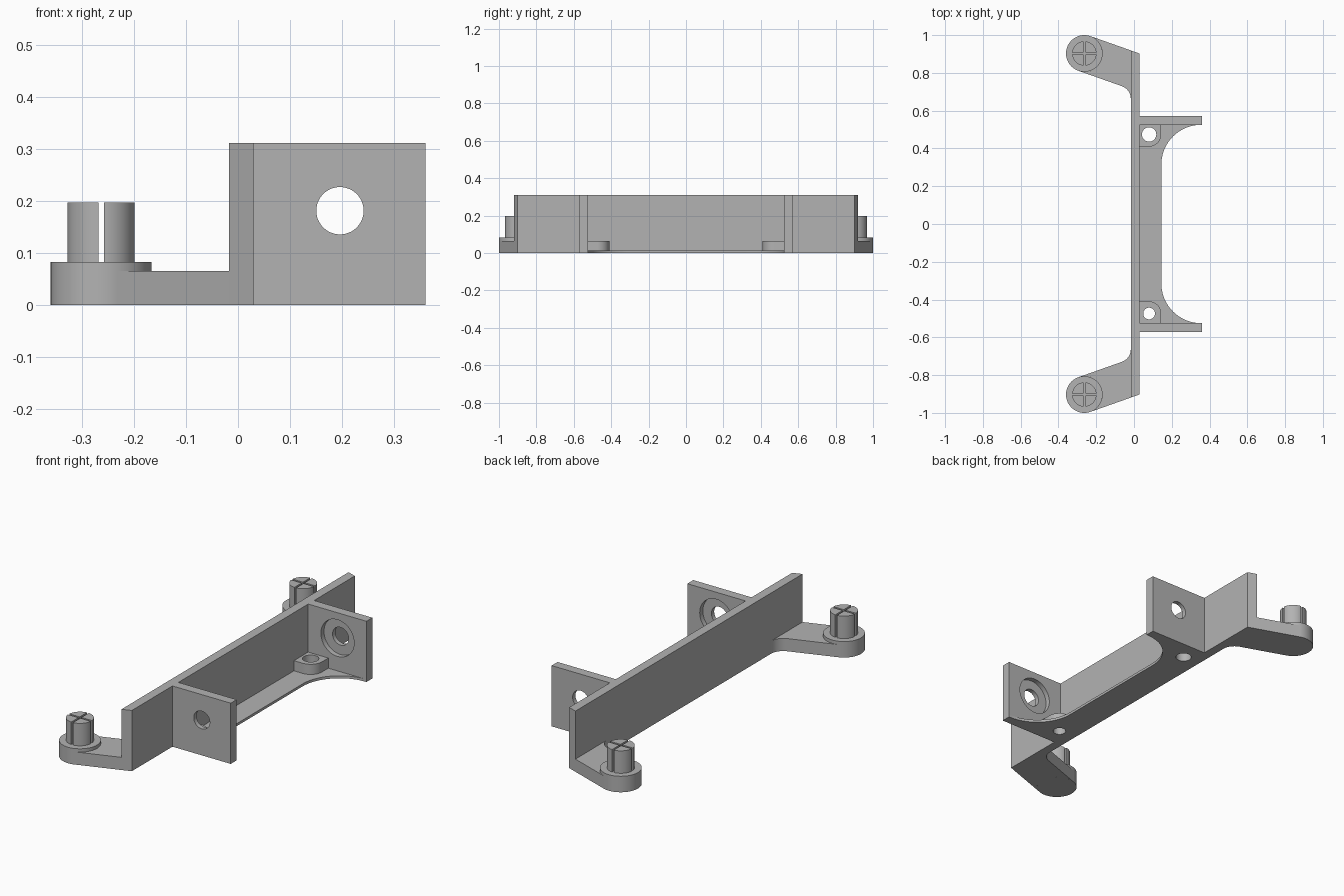
import bpy, bmesh
from math import sin, cos, radians, pi
from mathutils import Matrix, Vector

cube = bpy.data.objects.get("Cube")
if cube:
    bpy.data.objects.remove(cube, do_unlink=True)

# Single plain grey material
GREY = (0.45, 0.45, 0.45, 1)
grey = bpy.data.materials.new("plain grey")
grey.use_nodes = True
grey.diffuse_color = GREY
grey.node_tree.nodes["Principled BSDF"].inputs["Base Color"].default_value = GREY


def arc(cx, cy, r, a0, a1, n=16):
    """Points on an arc, angles in degrees."""
    return [(cx + r * cos(radians(a0 + (a1 - a0) * i / n)),
             cy + r * sin(radians(a0 + (a1 - a0) * i / n))) for i in range(n + 1)]


def circle(cx, cy, r, n=48):
    return arc(cx, cy, r, 0, 360, n)[:-1]


def prism(name, outline, z0, z1, side=1, matrix=None):
    """Extrude an outline upwards; side=-1 mirrors it in y."""
    bm = bmesh.new()
    face = bm.faces.new([bm.verts.new((x, y * side, z0)) for x, y in outline])
    new = bmesh.ops.extrude_face_region(bm, geom=[face])["geom"]
    top = [v for v in new if isinstance(v, bmesh.types.BMVert)]
    bmesh.ops.translate(bm, verts=top, vec=(0, 0, z1 - z0))
    if matrix:
        bm.transform(matrix)
    bmesh.ops.recalc_face_normals(bm, faces=bm.faces)
    mesh = bpy.data.meshes.new(name)
    bm.to_mesh(mesh)
    bm.free()
    mesh.materials.append(grey)
    obj = bpy.data.objects.new(name, mesh)
    bpy.context.collection.objects.link(obj)
    return obj


def activate(obj):
    bpy.ops.object.select_all(action="DESELECT")
    obj.select_set(True)
    bpy.context.view_layer.objects.active = obj


def cut(obj, cutter):
    """Subtract the cutter and delete it."""
    activate(obj)
    mod = obj.modifiers.new("hole", "BOOLEAN")
    mod.operation = "DIFFERENCE"
    mod.solver = "EXACT"
    mod.object = cutter
    bpy.ops.object.modifier_apply(modifier=mod.name)
    bpy.data.objects.remove(cutter, do_unlink=True)


WALL_BACK, WALL_FRONT, HEIGHT = -0.017, 0.03, 0.311
TAB_IN, TAB_OUT, TAB_END = 0.525, 0.573, 0.36
PLATE_TOP, ARM_TOP, DISC_TOP, PIN_TOP = 0.013, 0.065, 0.082, 0.197
PIN_X, PIN_Y, DISC_R, PIN_R, SLOT = -0.263, 0.903, 0.097, 0.0645, 0.005
HOLE_X, HOLE_Y = 0.08, 0.474
BORE_X, BORE_Z = 0.196, 0.181
parts = []

# Long upright wall with slanted ends
half = [(WALL_BACK, 0.919), (WALL_FRONT, 0.902)]
parts.append(prism("upright_wall", half + [(x, -y) for x, y in reversed(half)], 0, HEIGHT))

# Thin base plate with concave corners reaching out to the tabs
edge = [(WALL_FRONT, -TAB_IN)] + arc(0.355, -0.315, 0.21, 270, 180, 24)
plate = prism("base_plate", edge + [(x, -y) for x, y in reversed(edge)], 0, PLATE_TOP)
parts.append(plate)

for side, label, hole_r in ((-1, "front", 0.031), (1, "back", 0.038)):
    # Side tab with a through hole, counterbored on its inner face
    outline = [(WALL_FRONT, TAB_IN), (TAB_END, TAB_IN), (TAB_END, TAB_OUT), (WALL_FRONT, TAB_OUT)]
    tab = prism(label + "_tab", outline, 0, HEIGHT, side)
    for radius, y0, y1 in ((0.0455, 0.4, 0.7), (0.094, 0.4, TAB_IN + 0.025)):
        # Stand the cutter along y
        turn = Matrix.Translation((BORE_X, 0, BORE_Z)) @ Matrix.Rotation(-side * pi / 2, 4, "X")
        cut(tab, prism("cutter", circle(0, 0, radius), y0, y1, 1, turn))
    parts.append(tab)

    # Screw boss with one rounded corner, bored through the plate
    r = 0.064
    outline = [(WALL_FRONT, TAB_IN), (WALL_FRONT, HOLE_Y - r)]
    outline += arc(HOLE_X, HOLE_Y, r, 270, 360) + [(HOLE_X + r, TAB_IN)]
    boss = prism(label + "_boss", outline, PLATE_TOP, ARM_TOP, side)
    for obj in (boss, plate):
        cut(obj, prism("cutter", circle(HOLE_X, HOLE_Y, hole_r), -0.1, 0.2, side))
    parts.append(boss)

    # Arm tangent to the pin disc, filleted into the wall
    outline = arc(PIN_X, PIN_Y, DISC_R, -109.5, 70.5, 24)
    outline += [half[0]] + arc(WALL_BACK - 0.0707, 0.663, 0.0707, 0, 70.5)
    parts.append(prism(label + "_arm", outline, 0, ARM_TOP, side))
    parts.append(prism(label + "_disc", circle(PIN_X, PIN_Y, DISC_R), 0, DISC_TOP, side))

    # Split pin made of four quarters
    for q in range(4):
        lean = 4.5
        quarter = [(SLOT, SLOT)] + arc(0, 0, PIN_R, lean, 90 - lean)
        spin = Matrix.Rotation(q * pi / 2, 2)
        pts = [spin @ Vector(p) for p in quarter]
        pts = [(p.x + PIN_X, p.y + PIN_Y) for p in pts]
        parts.append(prism(f"{label}_pin_quarter_{q + 1}", pts, DISC_TOP, PIN_TOP, side))

# Smooth the round surfaces, keep edges crisp
for obj in parts:
    activate(obj)
    bpy.ops.object.shade_smooth_by_angle(angle=radians(30))
